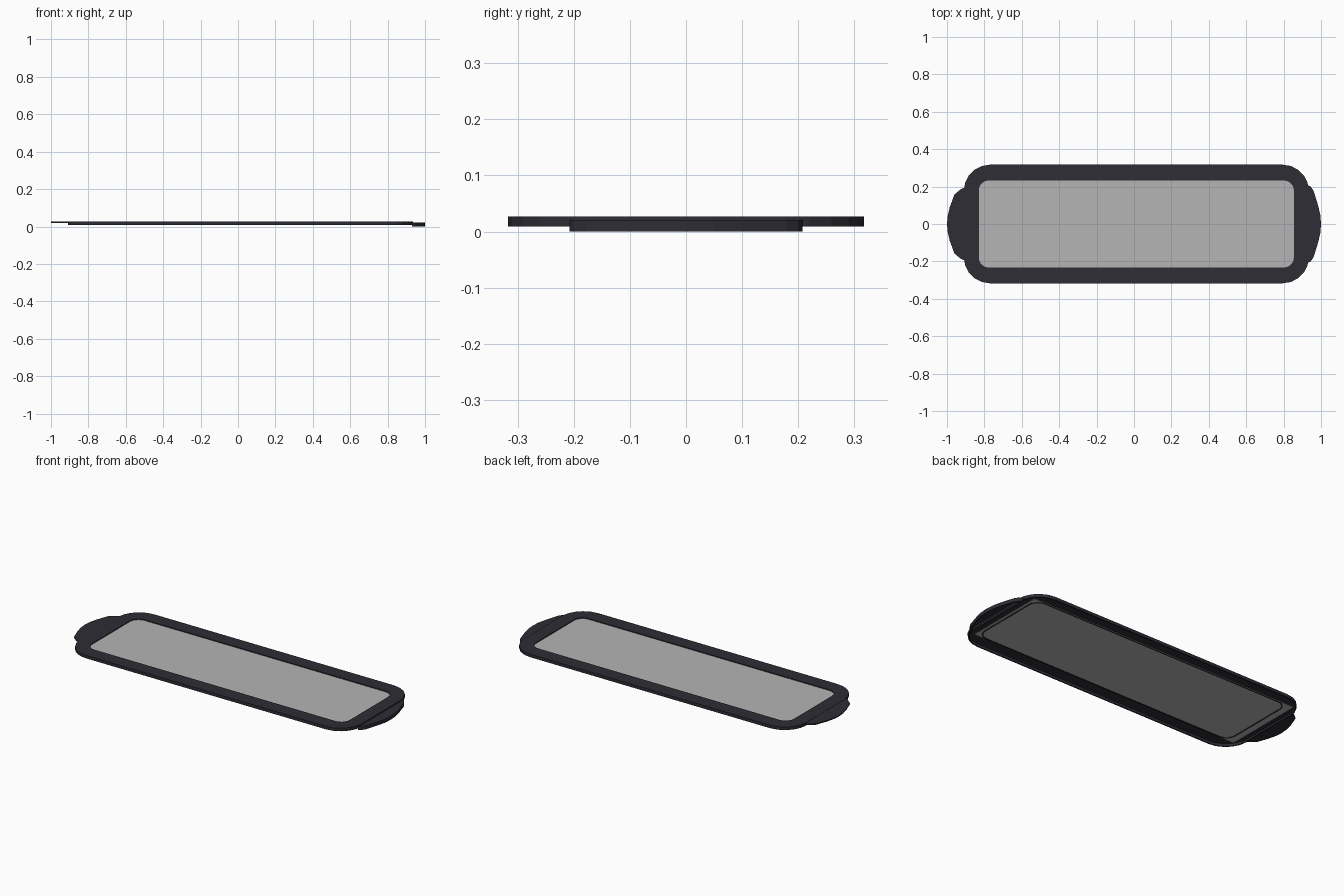
import bpy, bmesh, math

cube = bpy.data.objects.get("Cube")
if cube:
    bpy.data.objects.remove(cube, do_unlink=True)


def material(name, rgb):
    m = bpy.data.materials.new(name)
    m.use_nodes = True
    m.diffuse_color = (*rgb, 1)
    m.node_tree.nodes["Principled BSDF"].inputs["Base Color"].default_value = (*rgb, 1)
    return m


DARK = material("charcoal plastic", (0.027, 0.026, 0.035))
GREY = material("light grey panel", (0.46, 0.46, 0.46))


def rounded_rect(x0, x1, half_y, r, inset=0.0, steps=5):
    """Outline of a rounded rectangle, shrunk by inset."""
    rad = r - inset
    corners = [(x1 - r, half_y - r), (x0 + r, half_y - r),
               (x0 + r, r - half_y), (x1 - r, r - half_y)]
    pts = []
    for i, (cx, cy) in enumerate(corners):
        for k in range(steps + 1):
            a = math.pi / 2 * (i + k / steps)
            pts.append((cx + rad * math.cos(a), cy + rad * math.sin(a)))
    return pts


def loft(name, sections, mat, closed=False):
    """Joins (outline, height) sections; closes into a ring or caps both ends."""
    bm = bmesh.new()
    loops = [[bm.verts.new((x, y, z)) for x, y in pts] for pts, z in sections]
    pairs = list(zip(loops, loops[1:]))
    if closed:
        pairs.append((loops[-1], loops[0]))
    for a, b in pairs:
        for i in range(len(a)):
            j = (i + 1) % len(a)
            bm.faces.new((a[i], a[j], b[j], b[i]))
    if not closed:
        bm.faces.new(loops[0])
        bm.faces.new(loops[-1])
    bmesh.ops.recalc_face_normals(bm, faces=bm.faces)
    me = bpy.data.meshes.new(name)
    bm.to_mesh(me)
    bm.free()
    me.materials.append(mat)
    ob = bpy.data.objects.new(name, me)
    bpy.context.collection.objects.link(ob)
    return ob


def tab_outline(half):
    """Mirrors the upper half of a tab outline across y = 0."""
    return half + [(x, -y) for x, y in reversed(half) if y > 0]


def shrink(pts, s):
    cx = sum(p[0] for p in pts) / len(pts)
    return [(cx + (x - cx) * s, y * s) for x, y in pts]


# Frame: top face, outer skirt and short lip around the window, open below
def outer(inset=0.0):
    return rounded_rect(-0.91, 0.935, 0.317, 0.14, inset)


def window(inset=0.0):
    return rounded_rect(-0.83, 0.855, 0.233, 0.055, inset)


loft("frame", [
    (outer(), 0.009), (outer(), 0.027),
    (window(), 0.027), (window(), 0.018),
    (window(-0.008), 0.018), (window(-0.008), 0.0235),
    (outer(0.007), 0.0235), (outer(0.007), 0.009)], DARK, closed=True)

# Window panel, tucked under the frame
panel = [(0.877, 0.243), (-0.877, 0.243), (-0.877, -0.243), (0.877, -0.243)]
loft("window_panel", [(panel, 0.0195), (panel, 0.0215)], GREY)

# Thin plate tab at the -x end
plate = tab_outline([(-0.895, 0.2), (-0.93, 0.183), (-0.96, 0.158),
                     (-0.985, 0.09), (-0.996, 0.045), (-1, 0)])
loft("thin_end_tab", [(plate, 0.019), (plate, 0.026)], DARK)

# Deeper hollow tab at the +x end
deep = tab_outline([(0.93, 0.208), (0.945, 0.2), (0.96, 0.178),
                    (0.984, 0.1), (0.996, 0.05), (1, 0)])
inner = shrink(deep, 0.9)
loft("deep_end_tab", [(deep, 0.021), (deep, 0), (inner, 0), (inner, 0.017)], DARK)
